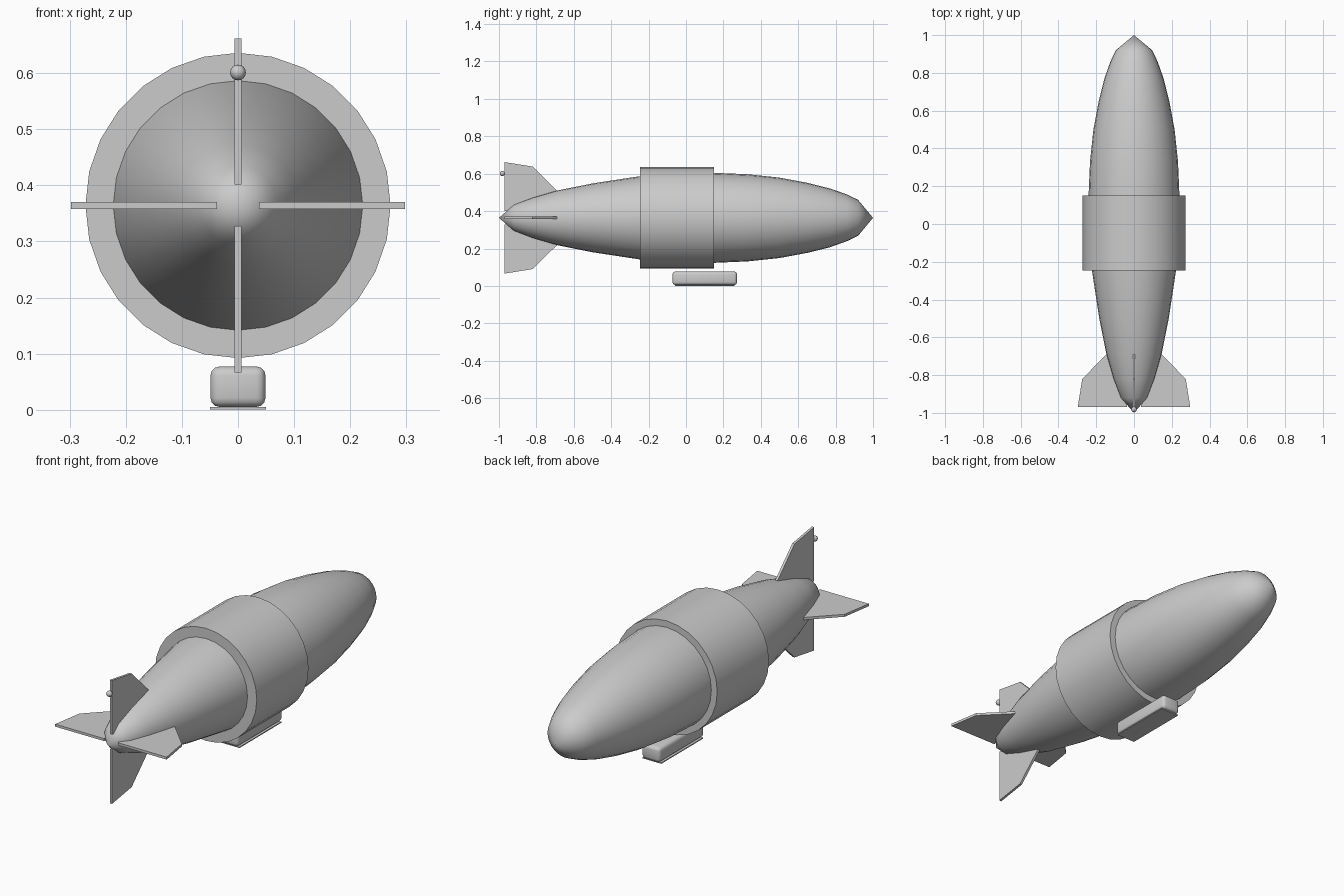
import bpy, bmesh, math
from mathutils import Matrix, Vector

cube = bpy.data.objects.get("Cube")
if cube:
    bpy.data.objects.remove(cube, do_unlink=True)

AXIS_Z = 0.364
SIDES = 28

grey = bpy.data.materials.new("light_grey")
grey.use_nodes = True
grey.diffuse_color = (0.6, 0.6, 0.6, 1)
grey.node_tree.nodes["Principled BSDF"].inputs["Base Color"].default_value = (0.6, 0.6, 0.6, 1)


def finish(name, bm, smooth=None):
    bmesh.ops.recalc_face_normals(bm, faces=bm.faces[:])
    mesh = bpy.data.meshes.new(name)
    bm.to_mesh(mesh)
    bm.free()
    mesh.materials.append(grey)
    obj = bpy.data.objects.new(name, mesh)
    bpy.context.collection.objects.link(obj)
    if smooth:
        bpy.ops.object.select_all(action="DESELECT")
        obj.select_set(True)
        bpy.context.view_layer.objects.active = obj
        bpy.ops.object.shade_smooth_by_angle(angle=math.radians(smooth))
    return obj


def lathe(name, profile, smooth):
    """Turn (y, radius) points around the long axis."""
    bm = bmesh.new()
    rings = []
    for y, r in profile:
        count = SIDES if r else 1
        rings.append([bm.verts.new((r * math.sin(math.tau * i / SIDES), y,
                                    AXIS_Z + r * math.cos(math.tau * i / SIDES)))
                      for i in range(count)])
    for a, b in zip(rings, rings[1:]):
        for i in range(SIDES):
            j = (i + 1) % SIDES
            corners = [a[i % len(a)], a[j % len(a)], b[j % len(b)], b[i % len(b)]]
            bm.faces.new(list(dict.fromkeys(corners)))
    return finish(name, bm, smooth)


def box(name, size, centre, bevel=0):
    bm = bmesh.new()
    bmesh.ops.create_cube(bm, size=1)
    bmesh.ops.scale(bm, vec=size, verts=bm.verts[:])
    bmesh.ops.translate(bm, vec=centre, verts=bm.verts[:])
    if bevel:
        bmesh.ops.bevel(bm, geom=bm.edges[:], offset=bevel, segments=3,
                        profile=0.5, affect="EDGES")
    return finish(name, bm, 40 if bevel else None)


# Gas hull: slim tail, full nose
lathe("hull", [(-1, 0), (-0.92, 0.07), (-0.82, 0.108), (-0.69, 0.146),
               (-0.5, 0.184), (-0.25, 0.222), (-0.05, 0.238), (0.14, 0.241),
               (0.33, 0.233), (0.5, 0.215), (0.65, 0.187), (0.77, 0.157),
               (0.86, 0.125), (0.92, 0.096), (1, 0)], 60)

# Wide band around the middle
lathe("middle_band", [(-0.245, 0), (-0.245, 0.272), (0.15, 0.272), (0.15, 0)], 40)

# Four tail fins, as (distance from axis, y) outlines turned around the axis
OUTLINE = [(0.037, -0.97), (0.298, -0.97), (0.274, -0.82), (0.146, -0.69), (0.037, -0.69)]
for name, angle in (("left_fin", 0), ("top_fin", 90), ("right_fin", 180), ("bottom_fin", 270)):
    bm = bmesh.new()
    base = bm.faces.new([bm.verts.new((d, y, -0.006)) for d, y in OUTLINE])
    top = bmesh.ops.extrude_face_region(bm, geom=[base])["geom"]
    bmesh.ops.translate(bm, vec=(0, 0, 0.012),
                        verts=[g for g in top if isinstance(g, bmesh.types.BMVert)])
    turn = Matrix.Rotation(math.radians(-angle), 4, "Y")
    bm.transform(Matrix.Translation(Vector((0, 0, AXIS_Z))) @ turn)
    finish(name, bm)

# Tail lamp on the top fin
bm = bmesh.new()
bmesh.ops.create_uvsphere(bm, u_segments=12, v_segments=8, radius=0.014)
bmesh.ops.translate(bm, vec=(0, -0.982, 0.601), verts=bm.verts[:])
finish("tail_lamp", bm, 60)

# Cabin with its floor plate
box("cabin", (0.098, 0.345, 0.072), (0, 0.1, 0.041), 0.016)
box("cabin_floor", (0.1, 0.32, 0.005), (0, 0.1, 0.0025))
